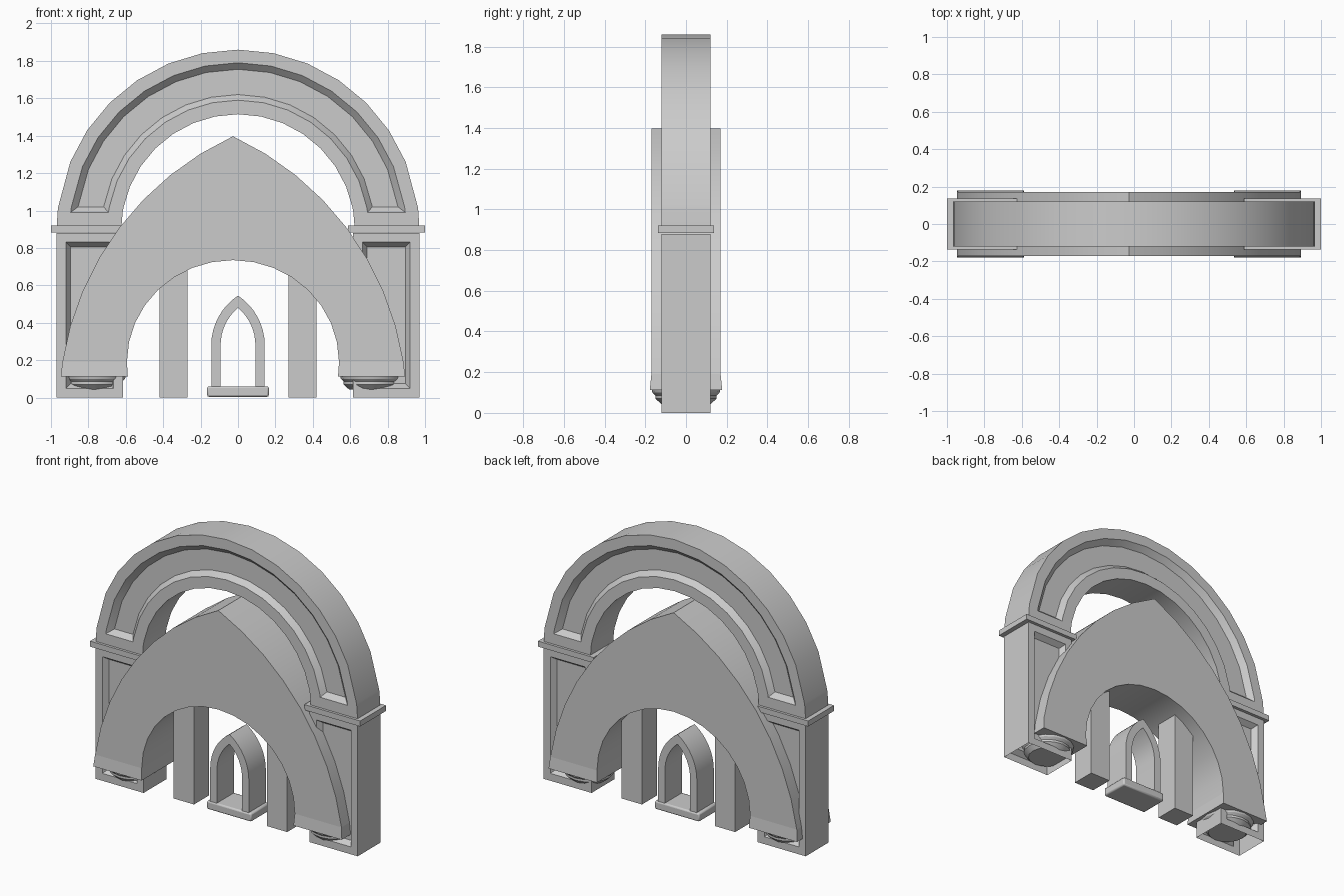
import bpy, bmesh, math
from mathutils import Vector

if "Cube" in bpy.data.objects:
    bpy.data.objects.remove(bpy.data.objects["Cube"])


def finish(name, bm, x=0.0):
    bmesh.ops.remove_doubles(bm, verts=bm.verts, dist=1e-5)
    bmesh.ops.recalc_face_normals(bm, faces=bm.faces)
    me = bpy.data.meshes.new(name)
    bm.to_mesh(me)
    bm.free()
    ob = bpy.data.objects.new(name, me)
    ob.location.x = x
    bpy.context.collection.objects.link(ob)
    bpy.ops.object.select_all(action='DESELECT')
    bpy.context.view_layer.objects.active = ob
    ob.select_set(True)
    bpy.ops.object.shade_smooth_by_angle(angle=math.radians(30))
    return ob


def loft(name, sections, x=0.0, caps=True):
    """Skin closed cross-sections of equal length."""
    bm = bmesh.new()
    rows = []
    for s in sections:
        rows.append([bm.verts.new(p) for p in s])
    n = len(rows[0])
    for a, b in zip(rows, rows[1:]):
        for i in range(n):
            j = (i + 1) % n
            bm.faces.new((a[i], a[j], b[j], b[i]))
    if caps:
        bm.faces.new(rows[0])
        bm.faces.new(rows[-1])
    return finish(name, bm, x)


def rect(x0, x1, y, z):
    return [(x0, -y, z), (x1, -y, z), (x1, y, z), (x0, y, z)]


def box(name, x0, x1, y, z0, z1):
    return loft(name, [rect(x0, x1, y, z0), rect(x0, x1, y, z1)])


def arc(p, q, r, n):
    """Points from p to q on a circle of radius r bulging to the left."""
    p, q = Vector(p), Vector(q)
    d = q - p
    h = math.sqrt(r * r - d.length_squared / 4)
    c = (p + q) / 2 + Vector((d.y, -d.x)).normalized() * h
    a0 = math.atan2(p.y - c.y, p.x - c.x) % (2 * math.pi)
    a1 = math.atan2(q.y - c.y, q.x - c.x) % (2 * math.pi)
    return [(c.x + r * math.cos(a0 + (a1 - a0) * i / n),
             c.y + r * math.sin(a0 + (a1 - a0) * i / n)) for i in range(n + 1)]


def band(name, outer, inner, y, x=0.0):
    """Arch band from left-half outer and inner curves, mirrored to the right."""
    full = [c + [(-u, z) for u, z in c[-2::-1]] for c in (outer, inner)]
    secs = [[(o[0], -y, o[1]), (i[0], -y, i[1]), (i[0], y, i[1]), (o[0], y, o[1])]
            for o, i in zip(*full)]
    return loft(name, secs, x)


# Round arch with a sloped recessed panel on both faces
CZ, N = 0.89, 16
RADII = (0.97, 0.90, 0.865, 0.73, 0.70, 0.625)
FLAT = (0.97, 0.90, 0.90, 0.70, 0.70, 0.625)


def arch_section(radii, depth, pos):
    ys = (0.12, 0.12, 0.12 - depth, 0.12 - depth, 0.12, 0.12)
    pts = [(*pos(r), y) for r, y in zip(radii, ys)]
    return [(x, -y, z) for x, z, y in pts] + [(x, y, z) for x, z, y in pts[::-1]]


def level(dz, side):
    return lambda r: (side * math.sqrt(r * r - dz * dz), CZ + dz)


def polar(a):
    return lambda r: (r * math.cos(a), CZ + r * math.sin(a))


def arch_end(side):
    return [arch_section(FLAT, 0, level(0, side)),
            arch_section(FLAT, 0, level(0.10, side)),
            arch_section(RADII, 0.035, level(0.13, side))]


loft("round_arch", arch_end(1)
     + [arch_section(RADII, 0.035, polar(math.pi * i / N)) for i in range(2, N - 1)]
     + arch_end(-1)[::-1])

# Piers with panels front and back (open underneath), and cornice slabs
for side, label in ((-1, "left"), (1, "right")):
    x0, x1 = sorted((side * 0.615, side * 0.97))
    bm = bmesh.new()
    bmesh.ops.create_cube(bm, size=1)
    for v in bm.verts:
        v.co = ((x0 + x1) / 2 + v.co.x * (x1 - x0), v.co.y * 0.24, (v.co.z + 0.5) * 0.88)
    bm.normal_update()
    panels = [f for f in bm.faces if abs(f.normal.y) > 0.9]
    bottom = [f for f in bm.faces if f.normal.z < -0.9]
    bmesh.ops.inset_individual(bm, faces=panels, thickness=0.07)
    bmesh.ops.inset_individual(bm, faces=panels, thickness=0.035, depth=-0.035)
    bmesh.ops.recalc_face_normals(bm, faces=bm.faces)
    bmesh.ops.delete(bm, geom=bottom, context='FACES_ONLY')
    finish(label + "_pier", bm)
    a, b = sorted((side * 0.588, side * 1.0))
    box(label + "_cornice", a, b, 0.137, 0.883, 0.92)
    # Plain square columns
    a, b = sorted((side * 0.27, side * 0.42))
    box(label + "_column", a, b, 0.08, 0.0, 0.74)

# Large pointed arch, slightly off centre
GX = -0.027
outer = arc((-0.912, 0.19), (0, 1.397), 1.6, 8)
inner = [(-0.567 * math.cos(math.pi / 2 * i / 8), 0.19 + 0.545 * math.sin(math.pi / 2 * i / 8))
         for i in range(9)]
band("pointed_arch", outer, inner, 0.17, GX)

# Flared feet and round corbels below the pointed arch
for side, label in ((-1, "left"), (1, "right")):
    loft(label + "_arch_foot", [rect(side * 0.92, side * 0.562, 0.178, 0.112),
                                rect(side * 0.912, side * 0.567, 0.17, 0.19)], GX)
    rings = []
    for r, z in ((0.168, 0.112), (0.165, 0.10), (0.15, 0.085), (0.15, 0.07), (0.12, 0.042)):
        rings.append([(side * 0.742 + r * math.cos(math.tau * k / 16),
                       r * math.sin(math.tau * k / 16), z) for k in range(16)])
    loft(label + "_corbel", rings, GX)

# Small pointed window frame
outer = [(-0.143, 0.05)] + arc((-0.143, 0.28), (0, 0.545), 0.318, 8)
inner = [(-0.093, 0.05)] + arc((-0.093, 0.28), (0, 0.48), 0.262, 8)
band("window_frame", outer, inner, 0.09)

# Window sill with rounded edges
sill = box("window_sill", -0.165, 0.165, 0.097, 0.004, 0.06)
bev = sill.modifiers.new("bevel", 'BEVEL')
bev.width = 0.01
bev.segments = 2
